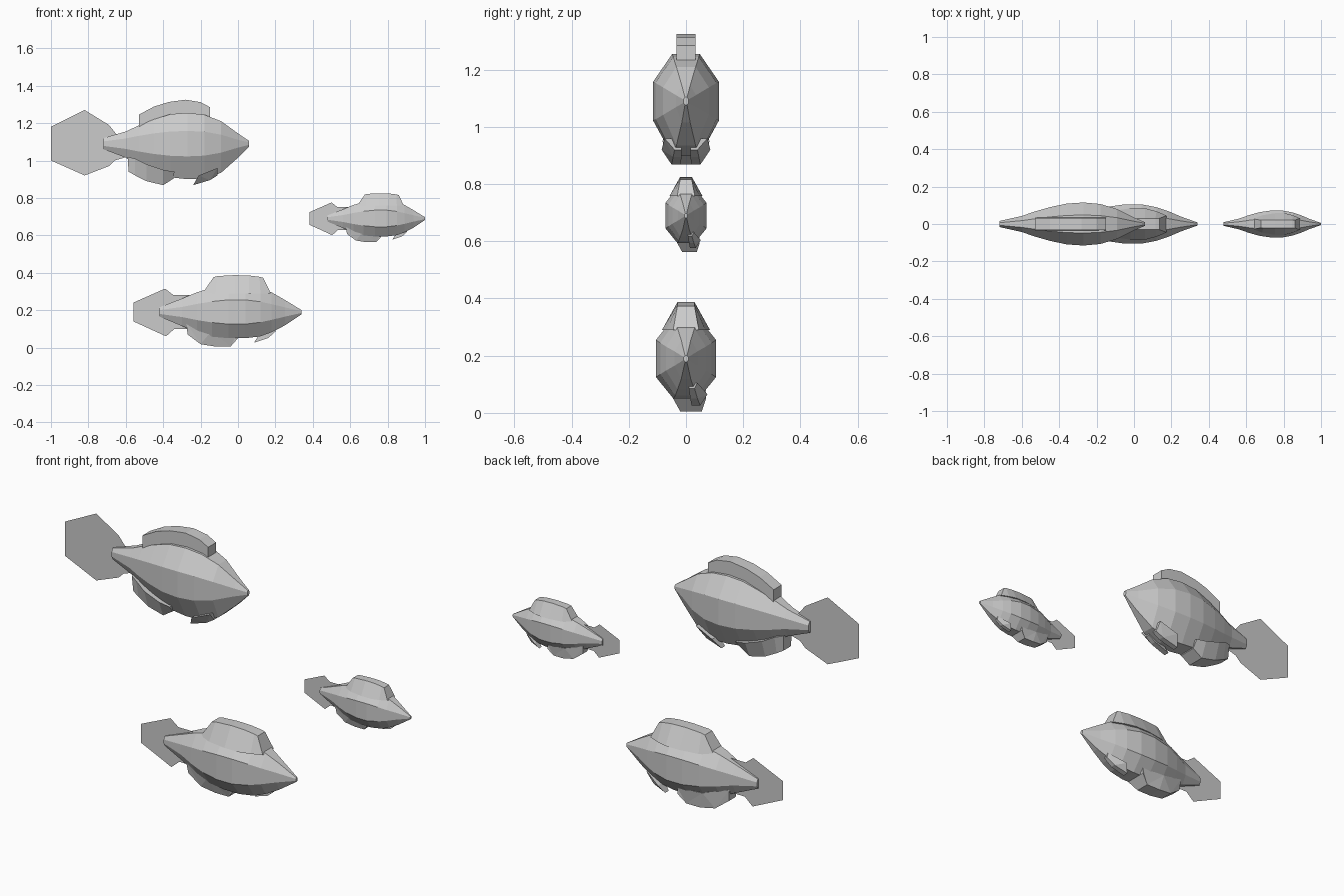
import bpy, bmesh

grey = bpy.data.materials.new("light grey")
grey.diffuse_color = (0.6, 0.6, 0.6, 1)


def make(name, bm):
    bmesh.ops.recalc_face_normals(bm, faces=bm.faces)
    me = bpy.data.meshes.new(name)
    bm.to_mesh(me)
    bm.free()
    me.materials.append(grey)
    ob = bpy.data.objects.new(name, me)
    bpy.context.collection.objects.link(ob)


def place(x, y, z, t):
    s, ox, oz = t
    return (s * x + ox, s * y, s * z + oz)


# Body: octagonal rings lofted along x; each station is (x, half width, top, bottom, band)
def body(name, stations, t):
    bm = bmesh.new()
    rings = []
    for x, w, top, bot, band in stations:
        k = w * 0.42
        sec = [(k, top), (w, band), (w, -band), (k, -bot),
               (-k, -bot), (-w, -band), (-w, band), (-k, top)]
        rings.append([bm.verts.new(place(x, y, z, t)) for y, z in sec])
    for a, b in zip(rings, rings[1:]):
        for i in range(8):
            j = (i + 1) % 8
            bm.faces.new((a[i], a[j], b[j], b[i]))
    bm.faces.new(rings[0])
    bm.faces.new(rings[-1])
    make(name, bm)


# Fin: a side outline whose points carry their own y range (x, z, y0, y1)
def fin(name, pts, t):
    bm = bmesh.new()
    a = [bm.verts.new(place(x, y0, z, t)) for x, z, y0, y1 in pts]
    b = [bm.verts.new(place(x, y1, z, t)) for x, z, y0, y1 in pts]
    n = len(pts)
    bm.faces.new(a)
    bm.faces.new(b)
    for i in range(n):
        j = (i + 1) % n
        bm.faces.new((a[i], a[j], b[j], b[i]))
    bmesh.ops.triangulate(bm, faces=bm.faces[:])
    make(name, bm)


# Tail: a single flat sheet
def tail(name, pts, t):
    bm = bmesh.new()
    bm.faces.new([bm.verts.new(place(x, 0, z, t)) for x, z in pts])
    make(name, bm)


# Ridge: loft over the back, stations (x, base z, base half width, top z, top half width)
def ridge(name, stations, t):
    bm = bmesh.new()
    rings = [[bm.verts.new(place(x, y, z, t)) for x, y, z in
              ((xb, -wb, zb), (xt, -wt, zt), (xt, wt, zt), (xb, wb, zb))]
             for xb, zb, wb, xt, zt, wt in stations]
    for a, b in zip(rings, rings[1:]):
        for i in range(4):
            j = (i + 1) % 4
            bm.faces.new((a[i], a[j], b[j], b[i]))
    bm.faces.new(rings[0])
    bm.faces.new(rings[-1])
    make(name, bm)


# Large fish, centred on its nose height
T = (1, 0, 1.09)
body("large_body", [
    (-.72, .016, .03, .03, .012), (-.60, .043, .065, .075, .028),
    (-.53, .067, .098, .115, .042), (-.45, .09, .13, .15, .055),
    (-.36, .109, .158, .18, .065), (-.27, .115, .165, .19, .068),
    (-.18, .107, .155, .19, .064), (-.09, .08, .12, .155, .048),
    (0, .035, .055, .075, .021), (.06, .009, .014, .014, .006)], T)
ridge("large_back_fin", [(x, .08, .034, x, z, .033) for x, z in (
    (-.53, .155), (-.45, .198), (-.37, .223), (-.28, .235), (-.2, .222), (-.15, .195))], T)
ridge("large_belly_fin", [
    (-.59, -.07, .035, -.585, -.15, .03), (-.55, -.08, .055, -.55, -.17, .037),
    (-.49, -.11, .075, -.49, -.20, .045), (-.40, -.14, .082, -.40, -.222, .047),
    (-.34, -.15, .08, -.345, -.187, .047)], T)
for side, name in ((1, "left"), (-1, "right")):
    fin("large_" + name + "_front_fin", [
        (-.24, -.222, .02 * side, .05 * side), (-.21, -.17, .03 * side, .085 * side),
        (-.11, -.13, .02 * side, .075 * side), (-.11, -.17, .015 * side, .04 * side),
        (-.15, -.195, .015 * side, .045 * side)], T)
tail("large_tail", [(-1, .09), (-.82, .18), (-.69, .10), (-.65, .05), (-.59, .06),
                    (-.59, -.07), (-.66, -.09), (-.69, -.12), (-.82, -.17), (-1, -.09)], T)

# Two matching smaller fish
for size, T in (("medium", (1, 0, .19)), ("small", (.685, .767, .69))):
    body(size + "_body", [
        (-.42, .014, .025, .025, .01), (-.30, .042, .072, .075, .027),
        (-.22, .07, .105, .108, .043), (-.14, .092, .13, .132, .056),
        (-.05, .105, .142, .14, .065), (.04, .105, .142, .14, .065),
        (.12, .09, .13, .13, .055), (.18, .07, .105, .108, .042),
        (.25, .04, .065, .072, .025), (.34, .008, .01, .012, .005)], T)
    # Raised back
    ridge(size + "_back_fin", [
        (-.19, .10, .04, -.13, .187, .03), (-.12, .10, .068, -.11, .192, .03),
        (-.02, .10, .084, -.02, .197, .03), (.06, .10, .084, .06, .195, .03),
        (.12, .10, .068, .115, .188, .03), (.175, .10, .045, .135, .183, .03)], T)
    # Lower fins, leaning to one side
    fin(size + "_belly_fin", [
        (-.275, -.06, -.035, .035), (-.27, -.12, -.025, .03), (-.20, -.172, -.022, .045),
        (-.12, -.185, -.02, .055), (-.04, -.185, -.02, .055), (0, -.14, -.045, .07),
        (0, -.11, -.05, .07), (-.14, -.10, -.05, .065)], T)
    fin(size + "_front_fin", [
        (.085, -.165, .02, .05), (.11, -.125, .02, .075), (.2, -.085, .01, .04),
        (.2, -.105, .01, .03), (.16, -.14, .015, .04)], T)
    tail(size + "_tail", [(-.56, .05), (-.39, .125), (-.345, .09), (-.26, .09),
                          (-.26, -.09), (-.34, -.09), (-.385, -.13), (-.56, -.05)], T)
